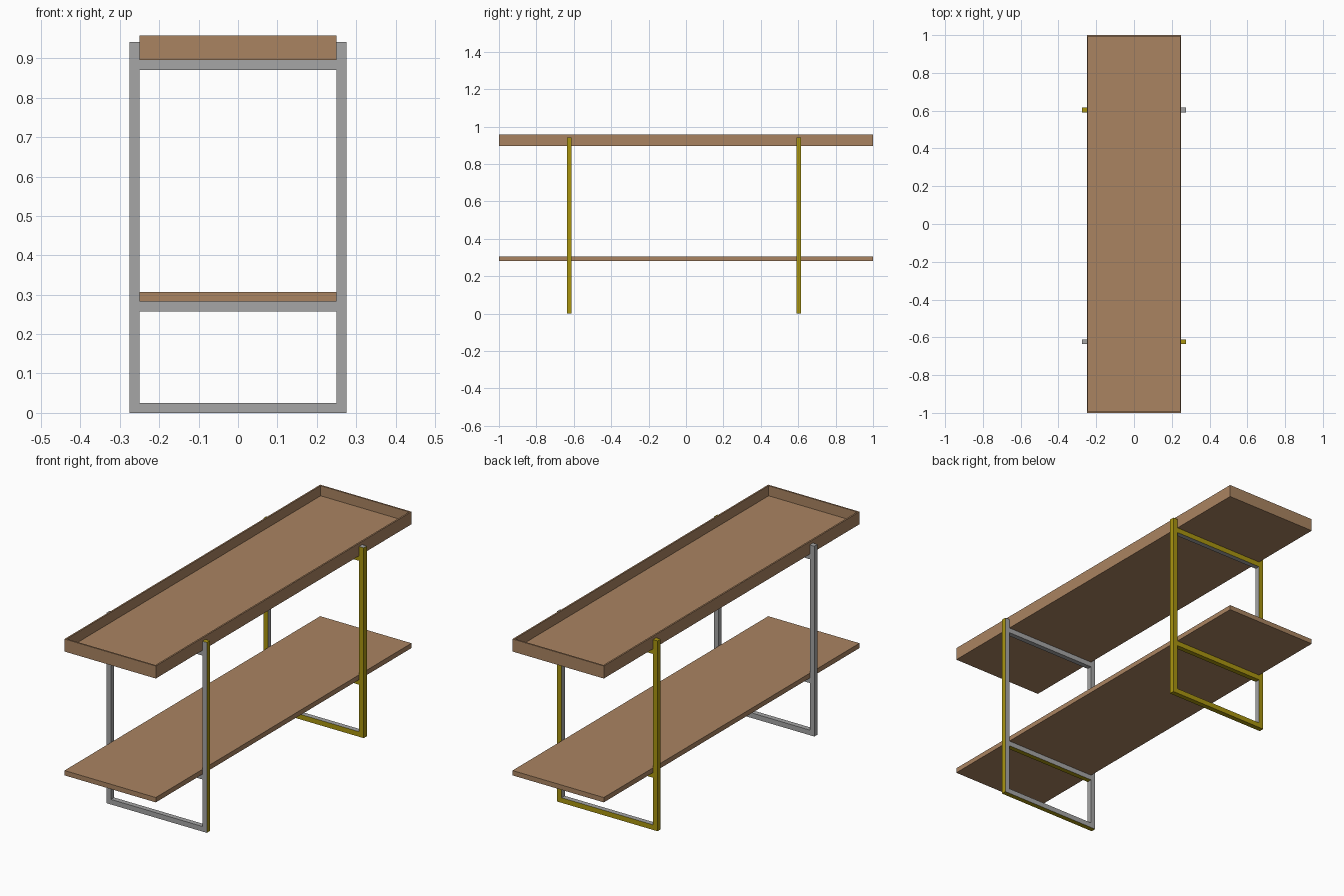
import bpy
import bmesh

cube = bpy.data.objects.get("Cube")
if cube:
    bpy.data.objects.remove(cube, do_unlink=True)


def material(name, rgb):
    m = bpy.data.materials.new(name)
    m.use_nodes = True
    m.diffuse_color = (*rgb, 1)
    m.node_tree.nodes["Principled BSDF"].inputs["Base Color"].default_value = (*rgb, 1)
    return m


WOOD = material("brown wood", (0.40, 0.23, 0.12))
STEEL = material("grey steel", (0.38, 0.38, 0.38))
BRASS = material("yellow brass", (0.40, 0.30, 0.005))

HALF_WIDTH = 0.25   # half width of the boards, and of the frame opening
BAR = 0.025         # thickness of the frame bars
POST_TOP = 0.942
SHELF_BASE = 0.283
TRAY_BASE = 0.896


def add_box(bm, low, high):
    """Add an axis-aligned box between two corners and return its faces."""
    verts = bmesh.ops.create_cube(bm, size=1)["verts"]
    for v in verts:
        for i in range(3):
            v.co[i] = low[i] if v.co[i] < 0 else high[i]
    faces = list({f for v in verts for f in v.link_faces})
    for f in faces:
        f.normal_update()
    return faces


def finish(bm, name, materials):
    mesh = bpy.data.meshes.new(name)
    bm.to_mesh(mesh)
    bm.free()
    for m in materials:
        mesh.materials.append(m)
    obj = bpy.data.objects.new(name, mesh)
    bpy.context.collection.objects.link(obj)
    return obj


# Lower shelf: a plain board
bm = bmesh.new()
add_box(bm, (-HALF_WIDTH, -1, SHELF_BASE), (HALF_WIDTH, 1, SHELF_BASE + 0.024))
finish(bm, "lower_shelf", [WOOD])

# Upper tray: a box whose top is inset and sunk to leave a thin rim
bm = bmesh.new()
faces = add_box(bm, (-HALF_WIDTH, -1, TRAY_BASE), (HALF_WIDTH, 1, TRAY_BASE + 0.062))
top = max(faces, key=lambda f: f.calc_center_median().z)
bmesh.ops.inset_region(bm, faces=[top], thickness=0.011)
sunk = bmesh.ops.extrude_face_region(bm, geom=[top])["geom"]
bmesh.ops.translate(bm, vec=(0, 0, -0.05),
                    verts=[g for g in sunk if isinstance(g, bmesh.types.BMVert)])
if top.is_valid:
    bmesh.ops.delete(bm, geom=[top], context="FACES_ONLY")
bmesh.ops.recalc_face_normals(bm, faces=bm.faces)
finish(bm, "upper_tray", [WOOD])


# Frames: two posts and three crossbars, painted steel or brass by face direction
def build_frame(name, y, is_back):
    bm = bmesh.new()
    y0, y1 = y - BAR / 2, y + BAR / 2

    for side in (-1, 1):
        inner, outer = side * HALF_WIDTH, side * (HALF_WIDTH + BAR)
        for f in add_box(bm, (min(inner, outer), y0, 0),
                         (max(inner, outer), y1, POST_TOP)):
            n = f.normal
            if n.z > 0.5:                 # post tops alternate
                brass = (side < 0) == is_back
            elif n.z < -0.5:              # feet
                brass = True
            elif n.x * side > 0.5:        # outer sides
                brass = is_back or side > 0
            elif n.x * side < -0.5:       # inner sides
                brass = False
            else:                         # front and back
                brass = is_back
            f.material_index = int(brass)

    for level in (0, SHELF_BASE - BAR, TRAY_BASE - BAR):
        for f in add_box(bm, (-HALF_WIDTH, y0, level), (HALF_WIDTH, y1, level + BAR)):
            n = f.normal
            if n.z > 0.5:
                brass = False
            elif n.z < -0.5:
                brass = level < 0.5       # only the top bar has a steel underside
            else:
                brass = is_back
            f.material_index = int(brass)

    finish(bm, name, [STEEL, BRASS])


build_frame("front_frame", -0.624, False)
build_frame("back_frame", 0.603, True)
